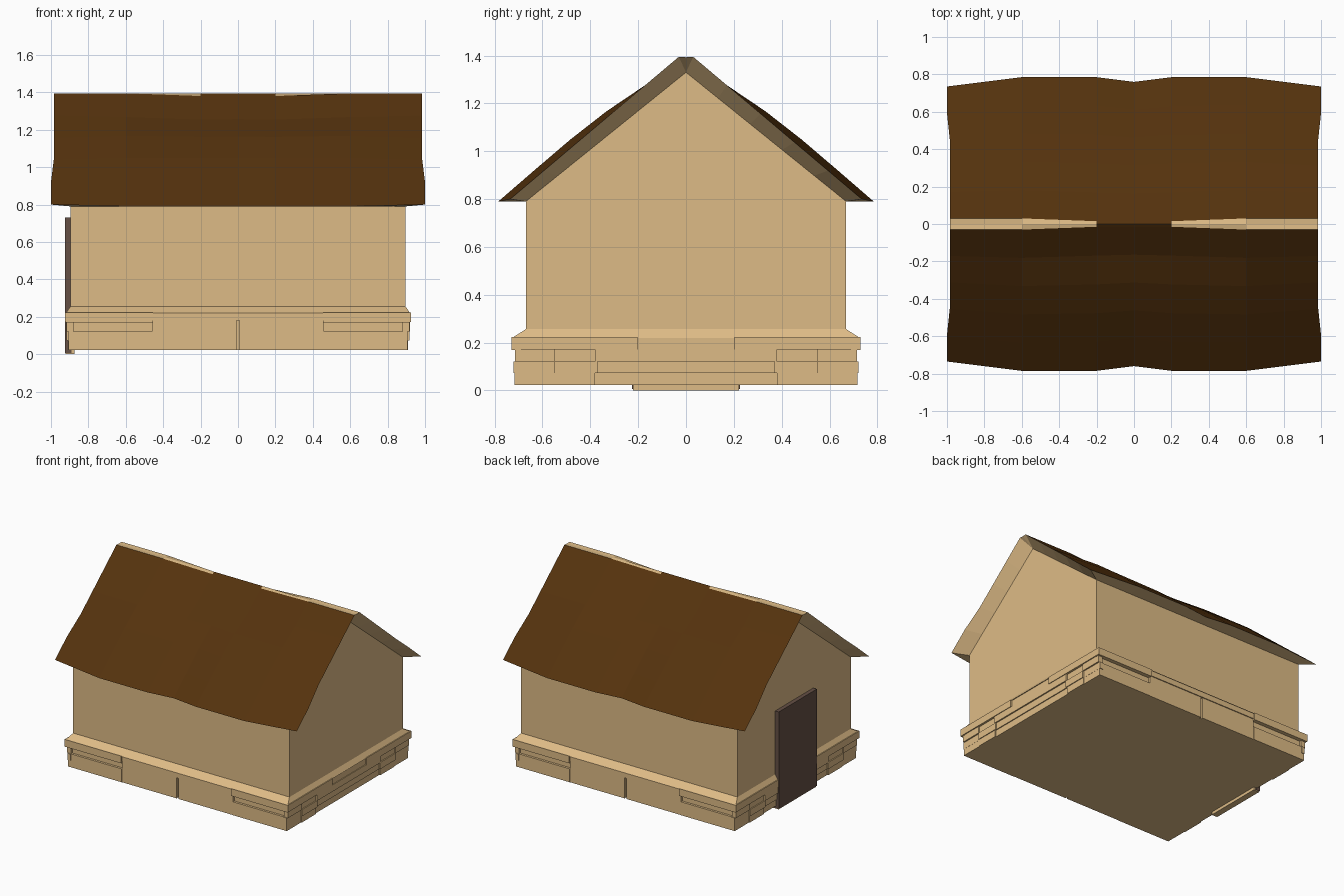
import bpy, bmesh

if "Cube" in bpy.data.objects:
    bpy.data.objects.remove(bpy.data.objects["Cube"])

def material(name, c):
    m = bpy.data.materials.new(name)
    m.diffuse_color = (*c, 1)
    m.use_nodes = True
    m.node_tree.nodes["Principled BSDF"].inputs["Base Color"].default_value = m.diffuse_color
    return m

SAND = material("sandstone", (0.73, 0.50, 0.24))
BROWN = material("brown_roof", (0.09, 0.032, 0.004))
WOOD = material("dark_wood", (0.13, 0.08, 0.06))

def finish(name, bm, *mats):
    bmesh.ops.remove_doubles(bm, verts=bm.verts, dist=0.0005)
    bmesh.ops.recalc_face_normals(bm, faces=bm.faces)
    me = bpy.data.meshes.new(name)
    bm.to_mesh(me)
    bm.free()
    for m in mats:
        me.materials.append(m)
    ob = bpy.data.objects.new(name, me)
    bpy.context.collection.objects.link(ob)
    return ob

def face(bm, pts, mat=0):
    f = bm.faces.new([bm.verts.new(p) for p in pts])
    f.material_index = mat

def loft(name, lower, upper, mat):
    # closed solid between two matching outlines
    bm = bmesh.new()
    n = len(lower)
    face(bm, lower)
    face(bm, upper)
    for k in range(n):
        j = (k + 1) % n
        face(bm, [lower[k], lower[j], upper[j], upper[k]])
    return finish(name, bm, mat)

def rect(hx, hy, z):
    return [(-hx, -hy, z), (hx, -hy, z), (hx, hy, z), (-hx, hy, z)]

def box(name, x, y, z, mat=SAND):
    lo, hi = ([(a, b, c) for a, b in ((x[0], y[0]), (x[1], y[0]), (x[1], y[1]), (x[0], y[1]))] for c in z)
    return loft(name, lo, hi, mat)

def span(s, a, b):
    return tuple(sorted((s * a, s * b)))

# gabled wall body
prof = [(-.67, .2), (.67, .2), (.67, .79), (0, 1.33), (-.67, .79)]
loft("walls", [(-.895, y, z) for y, z in prof], [(.895, y, z) for y, z in prof], SAND)

# foundation core and sloped ledge
box("foundation_core", (-.898, .898), (-.70, .70), (.022, .22))
loft("ledge_slope", rect(.92, .727, .22), rect(.895, .67, .256), SAND)

# long-side stone courses, front and back
for s in (-1, 1):
    side = "front" if s < 0 else "back"
    box(side + "_top_stone", (-.455, .455), span(s, .69, .722), (.18, .222))
    for h in (-1, 1):
        tag = f"{side}_{'left' if h < 0 else 'right'}"
        box(tag + "_top_stone", span(h, .455, .92), span(s, .69, .73), (.17, .224))
        box(tag + "_low_stone", span(h, .46, .905), span(s, .69, .717), (.022, .122))
        box(tag + "_mid_stone", span(h, .007, .46), span(s, .69, .715), (.022, .18))

# short-side brick courses: z range, then (y start, y end, outer x) mirrored in y
courses = [
    ((.172, .224), [(0, .2, .914), (.2, .73, .924)]),
    ((.122, .172), [(0, .38, .919), (.38, .55, .908), (.55, .715, .916)]),
    ((.072, .122), [(0, .37, .909), (.37, .55, .916), (.55, .722, .906)]),
    ((.022, .072), [(0, .38, .902), (.38, .55, .91), (.55, .712, .905)]),
]
for s in (-1, 1):
    for r, (z, stones) in enumerate(courses):
        for i, (a, b, x) in enumerate(stones):
            for h in (-1, 1):
                box(f"brick_{r}_{i}", span(s, .88, x), span(h, a, b), z)

# door and doorstep on the left end
box("door", (-.925, -.89), (-.225, .225), (.006, .73), WOOD)
box("doorstep", (-.922, -.875), (-.222, .222), (0, .03))

# sagging roof: station x, ridge half width, ridge z, eave y, eave z, bulge
half = [(0, .015, 1.383, .76, .79, 1), (.2, .015, 1.38, .785, .79, 1),
        (.6, .03, 1.395, .785, .79, .8), (1, .03, 1.395, .735, .80, 0)]
stations = [(-a[0], *a[1:]) for a in half[:0:-1]] + half
rows = [(0, 0), (.2, -.008), (.4, .018), (.6, .022), (.8, .012), (1, 0)]

def top(st, row, s):
    x, w, rz, ey, ez, k = st
    t, dz = row
    if abs(x) == 1:
        x *= .985 + .015 * min(1, max(0, (t - .6) / .2))
    return (x, s * (w + t * (ey - w)), rz + t * (ez - rz) + k * dz)

def under(st, row, s):
    t = row[0]
    return (max(-.895, min(.895, st[0])), s * .67 * t, 1.33 - .54 * t)

bm = bmesh.new()
for s in (-1, 1):
    for a, b in zip(stations, stations[1:]):
        for r, q in zip(rows, rows[1:]):
            face(bm, [top(a, r, s), top(b, r, s), top(b, q, s), top(a, q, s)])
        # ridge strip and eave soffit
        ra, rb = top(a, rows[0], s), top(b, rows[0], s)
        face(bm, [ra, rb, (rb[0], 0, 1.393), (ra[0], 0, 1.393)],
             0 if abs(a[0] + b[0]) < .3 else 1)
        e = rows[-1]
        face(bm, [top(a, e, s), top(b, e, s), under(b, e, s), under(a, e, s)], 1)
    # soffits under the gable overhangs
    for st in (stations[0], stations[-1]):
        for r, q in zip(rows, rows[1:]):
            face(bm, [top(st, r, s), top(st, q, s), under(st, q, s), under(st, r, s)], 1)
        r0 = top(st, rows[0], s)
        face(bm, [r0, (r0[0], 0, 1.393), under(st, rows[0], s)], 1)
finish("roof", bm, BROWN, SAND)
